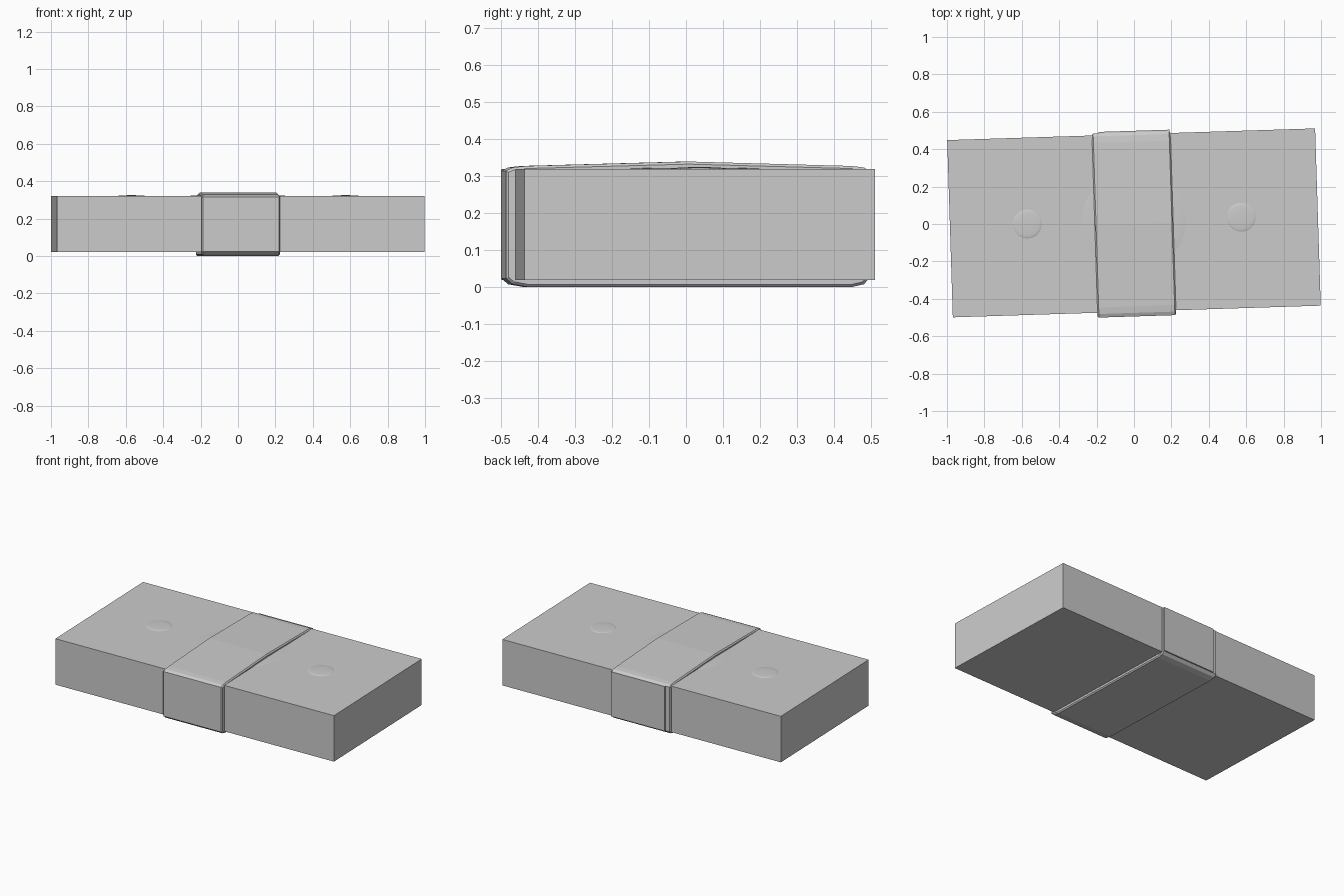
import bpy, bmesh, math
from mathutils import Matrix

cube = bpy.data.objects.get("Cube")
if cube:
    bpy.data.objects.remove(cube, do_unlink=True)

TURN = Matrix.Rotation(math.radians(1.82), 4, 'Z')

grey = bpy.data.materials.new("plain_grey")
grey.use_nodes = True
COLOR = (0.6, 0.6, 0.6, 1)
grey.diffuse_color = COLOR
grey.node_tree.nodes["Principled BSDF"].inputs["Base Color"].default_value = COLOR


def finish(name, bm, smooth=False):
    """Turn a bmesh into a slightly rotated grey object."""
    bmesh.ops.recalc_face_normals(bm, faces=bm.faces)
    bm.transform(TURN)
    mesh = bpy.data.meshes.new(name)
    bm.to_mesh(mesh)
    bm.free()
    mesh.materials.append(grey)
    obj = bpy.data.objects.new(name, mesh)
    bpy.context.collection.objects.link(obj)
    if smooth:
        mesh.polygons.foreach_set("use_smooth", [True] * len(mesh.polygons))
    return obj


def box(name, low, high):
    bm = bmesh.new()
    bmesh.ops.create_cube(bm, size=1)
    for v in bm.verts:
        v.co = [h if c > 0 else l for c, l, h in zip(v.co, low, high)]
    return finish(name, bm)


def dome(name, x, y, radius, height, sides):
    """Very shallow cap resting on the top of the slab."""
    bm = bmesh.new()
    bmesh.ops.create_uvsphere(bm, u_segments=sides, v_segments=12, radius=1)
    bm.transform(Matrix.Translation((x, y, 0.32)) @ Matrix.Diagonal((radius, radius, height, 1)))
    below = [v for v in bm.verts if v.co.z < 0.3195]
    bmesh.ops.delete(bm, geom=below, context='VERTS')
    return finish(name, bm, True)


# Main slab
box("slab", (-0.984, -0.468, 0.02), (0.984, 0.48, 0.32))

# Low domes on top: one on each side and a wide one under the strap
for side, x in (("right", -0.57), ("left", 0.575)):
    dome(side + "_dome", x, 0.018, 0.077, 0.005, 32)
dome("centre_dome", 0, 0.017, 0.28, 0.005, 16)

# Strap: side profile with softened corners and a gentle crown
profile = [(-0.43, 0), (0.44, 0), (0.475, 0.008), (0.49, 0.024),
           (0.49, 0.315), (0.475, 0.324), (0.44, 0.328), (0, 0.34),
           (-0.44, 0.328), (-0.475, 0.324), (-0.494, 0.315),
           (-0.494, 0.024), (-0.475, 0.008)]
bm = bmesh.new()
end = bm.faces.new([bm.verts.new((-0.21, y, z)) for y, z in profile])
far = bmesh.ops.extrude_face_region(bm, geom=[end], use_keep_orig=True)
for v in [g for g in far["geom"] if isinstance(g, bmesh.types.BMVert)]:
    v.co.x = 0.21
rim = [e for e in bm.edges if abs(e.verts[0].co.x - e.verts[1].co.x) < 0.01]
bmesh.ops.bevel(bm, geom=rim, offset=0.007, segments=1, affect='EDGES')
finish("strap", bm)

# Overlapping strap end on the back
box("strap_back_flap", (-0.175, 0.485, 0.024), (0.205, 0.498, 0.315))
